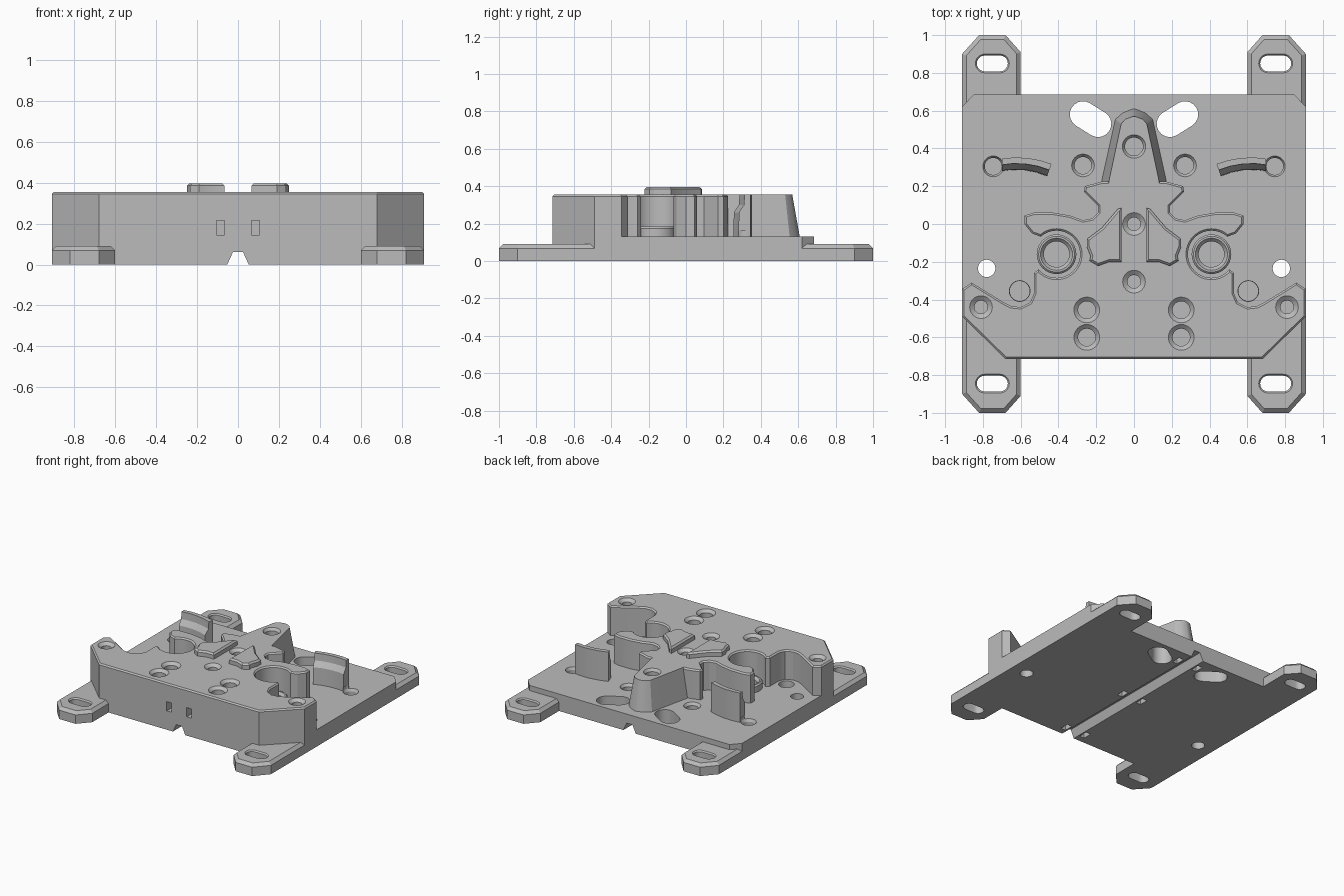
import bpy, bmesh, math

if "Cube" in bpy.data.objects:
    bpy.data.objects.remove(bpy.data.objects["Cube"], do_unlink=True)

grey = bpy.data.materials.new("plain_grey")
grey.use_nodes = True
grey.diffuse_color = (0.5, 0.5, 0.5, 1)
grey.node_tree.nodes["Principled BSDF"].inputs["Base Color"].default_value = (0.5, 0.5, 0.5, 1)

PLATE_TOP, BLOCK_TOP = 0.13, 0.355


def loft(bm, rings):
    """Closed solid through a stack of equal-length rings of 3D points."""
    loops = [[bm.verts.new(p) for p in ring] for ring in rings]
    n = len(loops[0])
    faces = [bm.faces.new(loops[0][::-1]), bm.faces.new(loops[-1])]
    for a, b in zip(loops, loops[1:]):
        for i in range(n):
            j = (i + 1) % n
            faces.append(bm.faces.new((a[i], a[j], b[j], b[i])))
    bmesh.ops.recalc_face_normals(bm, faces=faces)
    return faces


def flat(points, z):
    return [(x, y, z) for x, y in points]


def prism(bm, points, z0, z1, bevel=0):
    """Extruded outline with an optional chamfer on its top rim."""
    top = loft(bm, [flat(points, z0), flat(points, z1)])[1]
    if bevel:
        bmesh.ops.bevel(bm, geom=list(top.edges), offset=bevel, segments=1,
                        affect='EDGES', clamp_overlap=True)


def flip(points):
    return [(-x, y) for x, y in reversed(points)]


def arc(cx, cy, r, a0, a1, n):
    return [(cx + r * math.cos(math.radians(a0 + (a1 - a0) * i / n)),
             cy + r * math.sin(math.radians(a0 + (a1 - a0) * i / n))) for i in range(n + 1)]


def circle(cx, cy, r, n=32):
    return arc(cx, cy, r, 0, 360, n)[:-1]


def capsule(x0, y0, x1, y1, r):
    a = math.degrees(math.atan2(y1 - y0, x1 - x0))
    return arc(x1, y1, r, a - 90, a + 90, 10) + arc(x0, y0, r, a + 90, a + 270, 10)


def box(cx, cy, w, d):
    return [(cx - w / 2, cy - d / 2), (cx + w / 2, cy - d / 2),
            (cx + w / 2, cy + d / 2), (cx - w / 2, cy + d / 2)]


def make(name, bm):
    mesh = bpy.data.meshes.new(name)
    bm.to_mesh(mesh)
    bm.free()
    mesh.materials.append(grey)
    ob = bpy.data.objects.new(name, mesh)
    bpy.context.collection.objects.link(ob)
    return ob


parts = []

# Base plate
bm = bmesh.new()
half = [(0.68, -0.715), (0.91, -0.49), (0.91, 0.62), (0.85, 0.685)]
prism(bm, half + flip(half), 0, PLATE_TOP)
parts.append(make("base_plate", bm))

# Four mounting ears
ear = [(0.6, 0.45), (0.91, 0.45), (0.91, 0.9), (0.82, 1), (0.68, 1), (0.6, 0.91)]
for sy, end in ((-1, "front"), (1, "back")):
    for sx, side in ((-1, "right"), (1, "left")):
        bm = bmesh.new()
        prism(bm, [(x * sx, y * sy) for x, y in ear], 0, 0.09, 0.022)
        parts.append(make(f"{end}_{side}_ear", bm))

# Raised block with round side pockets, wings and star arms
bm = bmesh.new()
half = [(0.68, -0.715), (0.91, -0.49), (0.91, -0.345), (0.86, -0.31), (0.69, -0.415),
        (0.65, -0.435), (0.6, -0.44), (0.55, -0.415), (0.53, -0.37), (0.53, -0.26)]
half += arc(0.41, -0.16, 0.125, -40, -312, 26)
half += [(0.54, -0.05), (0.58, 0), (0.58, 0.045), (0.53, 0.06), (0.43, 0.06), (0.34, 0.045),
         (0.27, 0.02), (0.22, 0.03), (0.19, 0.06), (0.19, 0.095),
         (0.265, 0.17), (0.26, 0.2), (0.17, 0.225)]
prism(bm, half + flip(half), 0.12, BLOCK_TOP, 0.01)
parts.append(make("raised_block", bm))

# Tapered spine at the back of the star
bm = bmesh.new()
low = [(0.185, 0.15), (0.17, 0.24), (0.1, 0.555), (0.06, 0.59), (0.01, 0.61)]
high = [(0.145, 0.15), (0.13, 0.24), (0.068, 0.53), (0.045, 0.555), (0.01, 0.568)]
loft(bm, [flat(low + flip(low), 0.12), flat(high + flip(high), BLOCK_TOP)])
parts.append(make("tapered_spine", bm))

# Raised pads, pocket bosses and curved fins, one per side
pad = [(0.065, 0.085), (0.085, 0.08), (0.17, -0.02), (0.25, -0.08), (0.25, -0.12),
       (0.23, -0.17), (0.235, -0.195), (0.19, -0.222), (0.13, -0.2), (0.065, -0.2)]
fin = [(0.7, 0.345), (0.64, 0.352), (0.57, 0.35), (0.5, 0.338), (0.437, 0.318)]


def fin_ring(sx, depth, z):
    inner = [(x + depth * 0.35 * (0.7 - x) / 0.26, y - depth) for x, y in reversed(fin)]
    return [(x * sx, y, z) for x, y in fin + inner]


for sx, side in ((-1, "right"), (1, "left")):
    bm = bmesh.new()
    prism(bm, [(x * sx, y) for x, y in pad], 0.34, 0.397, 0.012)
    parts.append(make(f"{side}_pad", bm))
    bm = bmesh.new()
    prism(bm, circle(0.41 * sx, -0.16, 0.105), 0.12, 0.185, 0.01)
    parts.append(make(f"{side}_pocket_boss", bm))
    bm = bmesh.new()
    loft(bm, [fin_ring(sx, d, z) for d, z in
              ((0.065, 0.12), (0.062, 0.26), (0.035, 0.3), (0.032, BLOCK_TOP))])
    parts.append(make(f"{side}_curved_fin", bm))

# Cutters: screw holes, slots, cable channel and small windows
bm = bmesh.new()


def screw_hole(x, y, top, r_out, r_in, bottom, rim=0.02):
    loft(bm, [flat(circle(x, y, r), z) for r, z in
              ((r_in, bottom), (r_in, top - rim), (r_out, top), (r_out, top + 0.03))])


screw_hole(0, 0.41, BLOCK_TOP, 0.062, 0.048, 0.2)
screw_hole(0, 0, BLOCK_TOP, 0.06, 0.035, 0.15)
screw_hole(0, -0.305, BLOCK_TOP, 0.06, 0.035, 0.15)
for s in (-1, 1):
    for y in (-0.455, -0.6):
        screw_hole(0.25 * s, y, BLOCK_TOP, 0.068, 0.046, 0.23)
    screw_hole(0.81 * s, -0.44, BLOCK_TOP, 0.06, 0.035, 0.15)
    screw_hole(0.27 * s, 0.31, PLATE_TOP, 0.06, 0.045, 0.04)
    screw_hole(0.745 * s, 0.305, PLATE_TOP, 0.055, 0.045, 0.04)
    screw_hole(0.605 * s, -0.355, PLATE_TOP, 0.055, 0.053, 0.05)
    screw_hole(0.41 * s, -0.16, 0.185, 0.085, 0.068, 0.06)
    prism(bm, circle(0.78 * s, -0.235, 0.046), -0.1, 0.2)
    prism(bm, capsule(0.27 * s, 0.58, 0.19 * s, 0.53, 0.07), -0.1, 0.2)
    for y in (-0.845, 0.85):
        slot = [capsule(0.71 * s, y, 0.79 * s, y, r) for r in (0.042, 0.05)]
        loft(bm, [flat(slot[0], -0.1), flat(slot[0], 0.08),
                  flat(slot[1], 0.09), flat(slot[1], 0.12)])
    for y in (-0.63, -0.02, 0.58):
        prism(bm, box(0.085 * s, y, 0.04, 0.07), -0.1, 0.1)
    prism(bm, box(0.085 * s, -0.7, 0.04, 0.16), 0.145, 0.215)
channel = [(-0.075, -0.05), (0.075, -0.05), (0.025, 0.06), (-0.025, 0.06)]
loft(bm, [[(x, y, z) for x, z in channel] for y in (-1.2, 1.2)])
cutters = make("hole_cutters", bm)
cutters.hide_render = True

# Cut every part, then smooth the round walls only
for ob in parts:
    cut = ob.modifiers.new("holes", 'BOOLEAN')
    cut.operation = 'DIFFERENCE'
    cut.solver = 'EXACT'
    cut.object = cutters
    bpy.ops.object.select_all(action='DESELECT')
    ob.select_set(True)
    bpy.context.view_layer.objects.active = ob
    bpy.ops.object.modifier_apply(modifier=cut.name)
    bpy.ops.object.shade_smooth_by_angle(angle=math.radians(25))
bpy.data.objects.remove(cutters, do_unlink=True)
